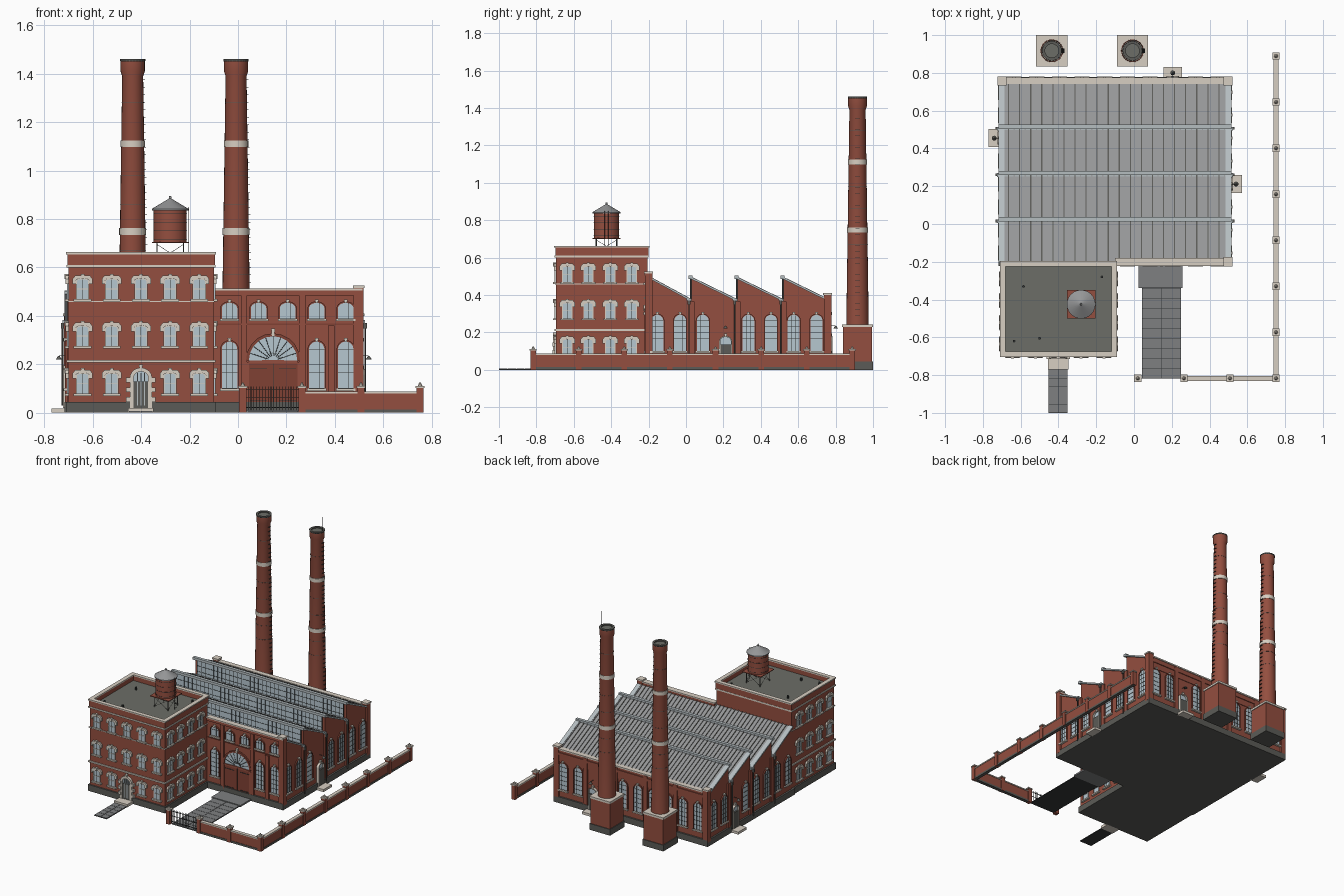
import bpy, bmesh, math
from mathutils import Matrix, Vector

cube = bpy.data.objects.get("Cube")
if cube:
    bpy.data.objects.remove(cube)

COLOURS = {"brick": (.295, .077, .05), "dark_brick": (.215, .053, .034), "stone": (.68, .62, .54),
           "plinth_grey": (.105, .105, .095), "glass": (.47, .57, .63), "roof_metal": (.30, .305, .31),
           "pale_metal": (.46, .51, .53), "iron": (.035, .04, .04), "roof_felt": (.15, .155, .135),
           "paving": (.21, .215, .22)}
mats = {}
for cname, rgb in COLOURS.items():
    m = bpy.data.materials.new(cname)
    m.use_nodes = True
    m.diffuse_color = (*rgb, 1)
    bsdf = next(n for n in m.node_tree.nodes if n.type == "BSDF_PRINCIPLED")
    bsdf.inputs["Base Color"].default_value = (*rgb, 1)
    bsdf.inputs["Roughness"].default_value = .8
    mats[cname] = m

parts = {}
IDENT = Matrix.Identity(4)


def mesh_of(name, mat):
    return parts.setdefault(name, (bmesh.new(), mat))[0]


def frame(x, y, deg):
    """Wall frame: local x runs along the wall, local -y points outward."""
    return Matrix.Translation((x, y, 0)) @ Matrix.Rotation(math.radians(deg), 4, "Z")


def plate(name, mat, pts, d0, d1, M=IDENT):
    """Prism of an (along, height) outline between two outward depths."""
    bm = mesh_of(name, mat)
    a, b = [[bm.verts.new(M @ Vector((u, -d, z))) for u, z in pts] for d in (d0, d1)]
    bm.faces.new(a[::-1])
    bm.faces.new(b)
    for i in range(len(pts)):
        j = (i + 1) % len(pts)
        bm.faces.new((a[i], a[j], b[j], b[i]))


def rect(u0, u1, z0, z1):
    return [(u0, z0), (u1, z0), (u1, z1), (u0, z1)]


def box(name, mat, x0, x1, y0, y1, z0, z1):
    plate(name, mat, rect(x0, x1, z0, z1), -y1, -y0)


def rod(name, mat, a, b, r, r2=None, seg=6):
    a, b = Vector(a), Vector(b)
    M = Matrix.Translation((a + b) / 2) @ (b - a).to_track_quat("Z", "Y").to_matrix().to_4x4()
    bmesh.ops.create_cone(mesh_of(name, mat), cap_ends=True, segments=seg, radius1=r,
                          radius2=r if r2 is None else r2, depth=(b - a).length, matrix=M)


def lathe(name, mat, x, y, profile, seg=24):
    bm = mesh_of(name, mat)
    rings = [[bm.verts.new((x + r * math.cos(t), y + r * math.sin(t), z))
              for t in (2 * math.pi * k / seg for k in range(seg))] for r, z in profile]
    for lo, hi in zip(rings, rings[1:]):
        for k in range(seg):
            n = (k + 1) % seg
            bm.faces.new((lo[k], lo[n], hi[n], hi[k]))
    bm.faces.new(rings[0][::-1])
    bm.faces.new(rings[-1])


def arch(u, half, z0, zs, rise, n=10):
    arc = [(u - half * math.cos(math.pi * k / n), zs + rise * math.sin(math.pi * k / n)) for k in range(n + 1)]
    return [(u - half, z0)] + arc + [(u + half, z0)]


def arch_ring(name, mat, u, half, z0, zs, rise, t, d, M):
    plate(name, mat, arch(u, half + t, z0, zs, rise + t) + arch(u, half, z0, zs, rise)[::-1], 0, d, M)


def keystone(u, z, h, M):
    plate("keystones", "stone", [(u - .005, z), (u + .005, z), (u + .008, z + h), (u - .008, z + h)], 0, .016, M)


def hall_window(M, u, z0, zs, rise=.032, half=.032):
    plate("hall_window_glass", "glass", arch(u, half, z0, zs, rise), 0, .004, M)
    arch_ring("hall_window_arches", "dark_brick", u, half, z0, zs, rise, .006, .009, M)
    plate("window_sills", "stone", rect(u - half - .008, u + half + .008, z0 - .01, z0), 0, .015, M)
    keystone(u, zs + rise, .014, M)
    for v in (-.011, .011):
        plate("glazing_bars", "iron", rect(u + v - .0007, u + v + .0007, z0, zs + rise * .92), 0, .006, M)
    rows = max(1, round((zs - z0) / .032))
    for k in range(rows + 1):
        z = z0 + (zs - z0) * k / rows
        plate("glazing_bars", "iron", rect(u - half, u + half, z, z + .0014), 0, .006, M)


def office_window(M, u, z0, half=.027, h=.075):
    zs = z0 + h
    plate("office_window_glass", "glass", arch(u, half, z0, zs, .01), 0, .004, M)
    hood = [(-.041, -.014), (-.041, .008), (-.03, .022), (.03, .022), (.041, .008), (.041, -.014)]
    plate("office_window_hoods", "stone", [(u + a, zs + b) for a, b in hood]
          + arch(u, half, zs - .014, zs, .01)[::-1], 0, .012, M)
    keystone(u, zs + .008, .021, M)
    arch_ring("office_window_frames", "stone", u, half - .004, z0, zs - .002, .008, .004, .007, M)
    plate("window_sills", "stone", rect(u - half - .01, u + half + .01, z0 - .01, z0), 0, .015, M)
    plate("glazing_bars", "iron", rect(u - .001, u + .001, z0, zs + .008), 0, .006, M)
    plate("sash_rails", "stone", rect(u - half, u + half, z0 + .04, z0 + .043), 0, .007, M)


def side_door(M, u):
    """Small hall door with stone surround, step and lamp."""
    plate("side_doors", "plinth_grey", rect(u - .028, u + .028, .02, .135), 0, .016, M)
    plate("side_door_fanlights", "glass", arch(u, .028, .135, .155, .02), 0, .005, M)
    arch_ring("side_door_surrounds", "stone", u, .028, .02, .155, .02, .006, .018, M)
    keystone(u, .175, .02, M)
    plate("door_steps", "stone", rect(u - .048, u + .048, 0, .018), 0, .066, M)
    arm = [M @ Vector(p) for p in ((u, 0, .235), (u, -.035, .235), (u, -.035, .22))]
    rod("door_lamps", "plinth_grey", arm[0], arm[1], .0015)
    rod("door_lamps", "plinth_grey", arm[2], arm[1], .013, .003, 10)


# Office block: body, plinth, parapet and string courses
X0, X1, Y0, Y1 = -.70, -.10, -.695, -.205


def office_course(name, mat, z0, z1, out):
    box(name, mat, X0 - out, X1 + out, Y0 - out, Y1 + min(out, .005), z0, z1)


office_course("office_body", "brick", .03, .615, 0)
office_course("office_plinth", "plinth_grey", 0, .045, .01)
office_course("office_stone_bands", "stone", .207, .218, .008)
office_course("office_stone_bands", "stone", .6, .611, .008)
office_course("office_stone_bands", "stone", .457, .462, .006)
office_course("office_roof", "roof_felt", .615, .62, -.01)
for name, mat, z0, z1, o, t in (("office_parapet", "brick", .611, .654, .004, .02),
                                ("office_coping", "stone", .654, .663, .01, .03)):
    for a, b in ((X0 - o, X0 - o + t), (X1 + o - t, X1 + o)):
        box(name, mat, a, b, Y0 - o, Y1 + o, z0, z1)
    for a, b in ((Y0 - o, Y0 - o + t), (Y1 + o - t, Y1 + o)):
        box(name, mat, X0 - o + t, X1 + o - t, a, b, z0, z1)

front, right, left = frame(0, Y0, 0), frame(X1, 0, 90), frame(X0, 0, -90)
for floor, z in enumerate((.08, .275, .47)):
    for k in range(5):
        if floor or k != 2:
            office_window(front, -.642 + .1205 * k, z)
    for y in (-.635, -.522, -.405, -.29):
        office_window(right, y, z)
        office_window(left, -y, z)

# Office entrance
plate("office_door", "plinth_grey", rect(-.431, -.371, .02, .13), 0, .012, front)
plate("office_door_fanlight", "glass", arch(-.401, .03, .13, .145, .025), 0, .005, front)
for u in (-.415, -.401, -.387):
    plate("office_door_trim", "pale_metal", rect(u - .002, u + .002, .03, .165), 0, .014, front)
arch_ring("office_door_surround", "stone", -.401, .03, .02, .145, .025, .016, .016, front)
for z in (.045, .085, .125):
    for s in (-.05, .05):
        plate("office_door_blocks", "stone", rect(-.412 + s, -.39 + s, z, z + .02), 0, .019, front)
keystone(-.401, .17, .03, front)
box("office_step", "stone", -.455, -.348, -.77, -.70, 0, .02)
for x, y in ((-.585, -.33), (-.635, -.62), (-.5, -.605), (-.17, -.28)):
    rod("office_roof_vents", "iron", (x, y, .615), (x, y, .64), .007, seg=10)

# Water tank on its stand
TX, TY = -.28, -.425
lathe("water_tank", "brick", TX, TY, [(.068, .705), (.068, .84)])
lathe("tank_roof", "roof_metal", TX, TY, [(.076, .836), (.076, .842), (.006, .884), (.004, .895)])
for z in (.715, .75, .785, .82):
    lathe("tank_hoops", "iron", TX, TY, [(.069, z), (.069, z + .002)])
box("tank_platform", "brick", TX - .075, TX + .075, TY - .075, TY + .075, .7, .705)
corners = [(TX + a, TY + b) for a, b in ((-.055, -.055), (.055, -.055), (.055, .055), (-.055, .055))]
for (a, b), (c, d) in zip(corners, corners[1:] + corners[:1]):
    rod("tank_legs", "plinth_grey", (a, b, .615), (a, b, .7), .003)
    rod("tank_braces", "plinth_grey", (a, b, .625), (c, d, .695), .001)
    rod("tank_braces", "plinth_grey", (c, d, .625), (a, b, .695), .001)
for s in (-.01, .01):
    rod("tank_ladder", "iron", (-.203, TY + s, .615), (-.203, TY + s, .85), .001)
for k in range(14):
    rod("tank_ladder", "iron", (-.203, TY - .01, .63 + k * .016), (-.203, TY + .01, .63 + k * .016), .0008)

# Factory hall: saw-tooth body, roof sheets, copings
HL, HR, HF, HB = -.705, .505, -.21, .765
VALLEY, PEAK = .365, .49
teeth = [-.2, .03, .275, .52, HB]
outline = [(teeth[0], .03)]
for a, b in zip(teeth, teeth[1:]):
    outline += [(a, PEAK), (b, VALLEY)]
side = frame(0, 0, 90)
plate("hall_body", "brick", outline + [(HB, .03)], HL, HR, side)
box("hall_plinth", "plinth_grey", HL - .012, HR + .012, HF - .012, HB + .012, 0, .045)


def slope(name, mat, i, lift, x0, x1):
    a, b = teeth[i], teeth[i + 1]
    a -= .012 if i else 0
    plate(name, mat, [(a, PEAK), (b, VALLEY), (b, VALLEY + lift), (a, PEAK + lift)], x0, x1, side)


for i in range(4):
    slope("roof_sheets", "roof_metal", i, .007, HL + .02, HR - .02)
    slope("sawtooth_copings", "pale_metal", i, .012, HL - .012, HL + .02)
    slope("sawtooth_copings", "pale_metal", i, .012, HR - .02, HR + .012)
    for k in range(20):
        x = HL + .038 + k * .0586
        slope("roof_seams", "plinth_grey", i, .011, x, x + .006)
        slope("roof_ribs", "roof_metal", i, .013, x + .03, x + .036)

# North lights, ridge caps, gutters and downpipes
for y in teeth[1:4]:
    box("skylight_glass", "glass", HL + .02, HR - .02, y - .006, y, VALLEY + .014, PEAK)
    for k in range(37):
        x = HL + .02 + k * .0325
        box("skylight_bars", "iron", x - .001, x + .001, y - .008, y, VALLEY + .014, PEAK)
    for z in (.405, .445):
        box("skylight_bars", "iron", HL + .02, HR - .02, y - .008, y, z, z + .002)
    box("ridge_caps", "pale_metal", HL - .012, HR + .012, y - .016, y + .006, PEAK - .004, PEAK + .014)
    box("valley_gutters", "pale_metal", HL - .02, HR + .02, y - .026, y - .006, VALLEY + .006, VALLEY + .018)
    for x in (HL - .02, HR + .02):
        box("gutter_hoppers", "plinth_grey", x - .007, x + .007, y - .021, y - .007, .348, .37)
        rod("downpipes", "plinth_grey", (x, y - .014, .03), (x, y - .014, .35), .0035, seg=8)

# Hall end walls, pilasters and corner piers
box("hall_front_wall", "brick", X1, HR, HF, HF + .025, .03, .505)
box("hall_front_cornice", "brick", X1, HR + .006, HF - .008, HF + .027, .485, .505)
box("hall_front_coping", "stone", X1, HR + .01, HF - .012, HF + .03, .505, .513)
box("hall_front_band", "dark_brick", X1, HR, HF - .005, HF, .362, .368)
box("hall_back_parapet", "brick", HL, HR, HB - .02, HB + .004, .3, .382)
box("hall_back_coping", "stone", HL, HR, HB - .025, HB + .01, .382, .392)
for x, y, z in ((HR - .007, HF + .01, .515), (HL + .007, HB - .008, .4), (HR - .007, HB - .008, .4)):
    box("corner_piers", "brick", x - .02, x + .02, y - .02, y + .02, .03, z)
    box("corner_pier_caps", "stone", x - .024, x + .024, y - .024, y + .024, z, z + .01)
hfront, hright = frame(0, HF, 0), frame(HR, 0, 90)
hleft, hback = frame(HL, 0, -90), frame(0, HB, 180)
for u in (.025, .265, .385):
    plate("front_pilasters", "brick", rect(u - .013, u + .013, .04, .485 if u < .3 else .36), 0, .01, hfront)
for y in teeth[1:4]:
    for M, u in ((hright, y), (hleft, -y)):
        plate("side_pilasters", "brick", rect(u - .016, u + .016, .04, VALLEY), 0, .01, M)
for k in range(4):
    u = .455 - .24 * k
    plate("back_pilasters", "brick", rect(u - .016, u + .016, .04, .38), 0, .01, hback)
plate("back_band", "brick", rect(-HR, -HL, .345, .365), 0, .01, hback)

# Hall windows and doors
for k in range(10):
    x = -.635 + .12 * k
    if k > 4:
        hall_window(hfront, x, .388, .432, .022)
    if k in (5, 8, 9):
        hall_window(hfront, x, .1, .262)
    side_door(hback, -x) if k == 7 else hall_window(hback, -x, .1, .262)
for k in range(8):
    y = -.153 + .1215 * k
    side_door(hright, y) if k == 3 else hall_window(hright, y, .1, .262)
    side_door(hleft, -y) if k == 5 else hall_window(hleft, -y, .1, .262)

# Loading door with fanlight
D, R, S = .145, .1, .215
plate("loading_doors", "dark_brick", rect(D - R, D + R, .01, S), 0, .006, hfront)
plate("loading_fanlight", "glass", arch(D, R, S, S + .001, R, 20), 0, .006, hfront)
arch_ring("loading_arch", "dark_brick", D, R, S, S + .001, R, .012, .012, hfront)
arch_ring("loading_jambs", "brick", D, R, .03, S - .01, 0, .013, .012, hfront)
plate("loading_transom", "brick", rect(D - R, D + R, S - .012, S), 0, .011, hfront)
keystone(D, S + R, .032, hfront)
for k in range(1, 10):
    t = math.pi * k / 10
    c, s = R * math.cos(t), R * math.sin(t)
    rod("fanlight_bars", "iron", (D + c * .2, HF - .007, S + s * .2), (D + c, HF - .007, S + s), .0012)
arch_ring("fanlight_hub", "iron", D, .03, S, S + .001, .03, .002, .009, hfront)
plate("door_split", "iron", rect(D - .001, D + .001, .01, S - .012), 0, .008, hfront)
for z in (.05, .18):
    for s in (-1, 1):
        plate("door_hinges", "iron", rect(D + s * .06 - .035, D + s * .06 + .035, z, z + .003), 0, .009, hfront)

# Chimneys with bands, hoops, rungs and lightning rods
CY = .917


def radius(z):
    return .06 - .0145 * (z - .24)


for cx in (-.435, -.008):
    box("chimney_bases", "brick", cx - .078, cx + .078, CY - .078, CY + .078, .03, .23)
    box("chimney_plinths", "plinth_grey", cx - .083, cx + .083, CY - .083, CY + .083, 0, .045)
    box("chimney_base_caps", "stone", cx - .083, cx + .083, CY - .083, CY + .083, .228, .243)
    lathe("chimney_shafts", "brick", cx, CY, [(radius(.24), .24), (radius(1.39), 1.39), (.05, 1.41),
                                             (.05, 1.453), (.038, 1.453), (.038, 1.42)])
    lathe("chimney_rims", "plinth_grey", cx, CY, [(.036, 1.43), (.052, 1.453), (.052, 1.46), (.036, 1.46), (.036, 1.44)])
    lathe("chimney_flues", "roof_felt", cx, CY, [(.036, 1.44), (.036, 1.452)])
    for z in (.735, 1.098):
        r = radius(z) + .003
        lathe("chimney_bands", "stone", cx, CY, [(r, z), (r, z + .027)])
    for z in (.57, .67, .86, .98, 1.28):
        lathe("chimney_hoops", "plinth_grey", cx, CY, [(radius(z) + .001, z), (radius(z) + .001, z + .002)])
    for k in range(36):
        z = .29 + .031 * k
        x = cx + radius(z)
        box("chimney_rungs", "iron", x - .003, x + .007, CY - .011, CY + .011, z, z + .0018)
    rod("lightning_rods", "iron", (cx + .045, CY, 1.44), (cx + .045, CY, 1.56), .0005)

# Boundary wall, posts and gate
FX, FY = .752, -.817
for x0, x1, y0, y1 in ((.27, FX, FY, FY), (FX, FX, FY, .89)):
    for name, mat, z0, z1, t in (("yard_wall", "brick", .005, .08, .009), ("yard_wall_plinth", "plinth_grey", 0, .014, .012),
                                 ("yard_wall_coping", "stone", .08, .088, .013)):
        box(name, mat, x0 - t, x1 + t, y0 - t, y1 + t, z0, z1)
posts = [(.02 + .244 * k, FY) for k in range(4)] + [(FX, FY + .2437 * k) for k in range(1, 8)]
for x, y in posts:
    box("yard_posts", "brick", x - .015, x + .015, y - .015, y + .015, 0, .102)
    box("yard_post_caps", "stone", x - .019, x + .019, y - .019, y + .019, .102, .11)
    rod("yard_post_finials", "stone", (x, y, .11), (x, y, .125), .01, .003, 8)
for k in range(18):
    x = .042 + k * .0118
    rod("gate_bars", "iron", (x, FY, .01), (x, FY, .108), .0014)
for z in (.02, .06, .095):
    box("gate_rails", "iron", .035, .25, FY - .002, FY + .002, z, z + .003)


# Paved drive, apron and path
def paving(name, x0, x1, y0, y1, cols, rows):
    box(name + "_joints", "iron", x0, x1, y0, y1, 0, .004)
    w, h, g = (x1 - x0) / cols, (y1 - y0) / rows, .0012
    for i in range(cols):
        for j in range(rows):
            x, y = x0 + i * w, y0 + j * h
            box(name, "paving", x + g, x + w - g, y + g, y + h - g, .002, .007)


paving("drive", .042, .25, FY, -.34, 2, 9)
paving("path", -.452, -.352, -1, -.77, 2, 5)
box("loading_apron", "paving", .025, .258, -.34, HF, 0, .012)

# Turn every collected part into an object
SMOOTH = ("water_tank", "tank_roof", "tank_hoops", "chimney_shafts", "chimney_bands", "chimney_rims", "downpipes")
bpy.ops.object.select_all(action="DESELECT")
for name, (bm, mat) in parts.items():
    bmesh.ops.recalc_face_normals(bm, faces=bm.faces[:])
    mesh = bpy.data.meshes.new(name)
    bm.to_mesh(mesh)
    bm.free()
    mesh.materials.append(mats[mat])
    obj = bpy.data.objects.new(name, mesh)
    bpy.context.collection.objects.link(obj)
    if name in SMOOTH:
        obj.select_set(True)
        bpy.context.view_layer.objects.active = obj
bpy.ops.object.shade_smooth_by_angle()
